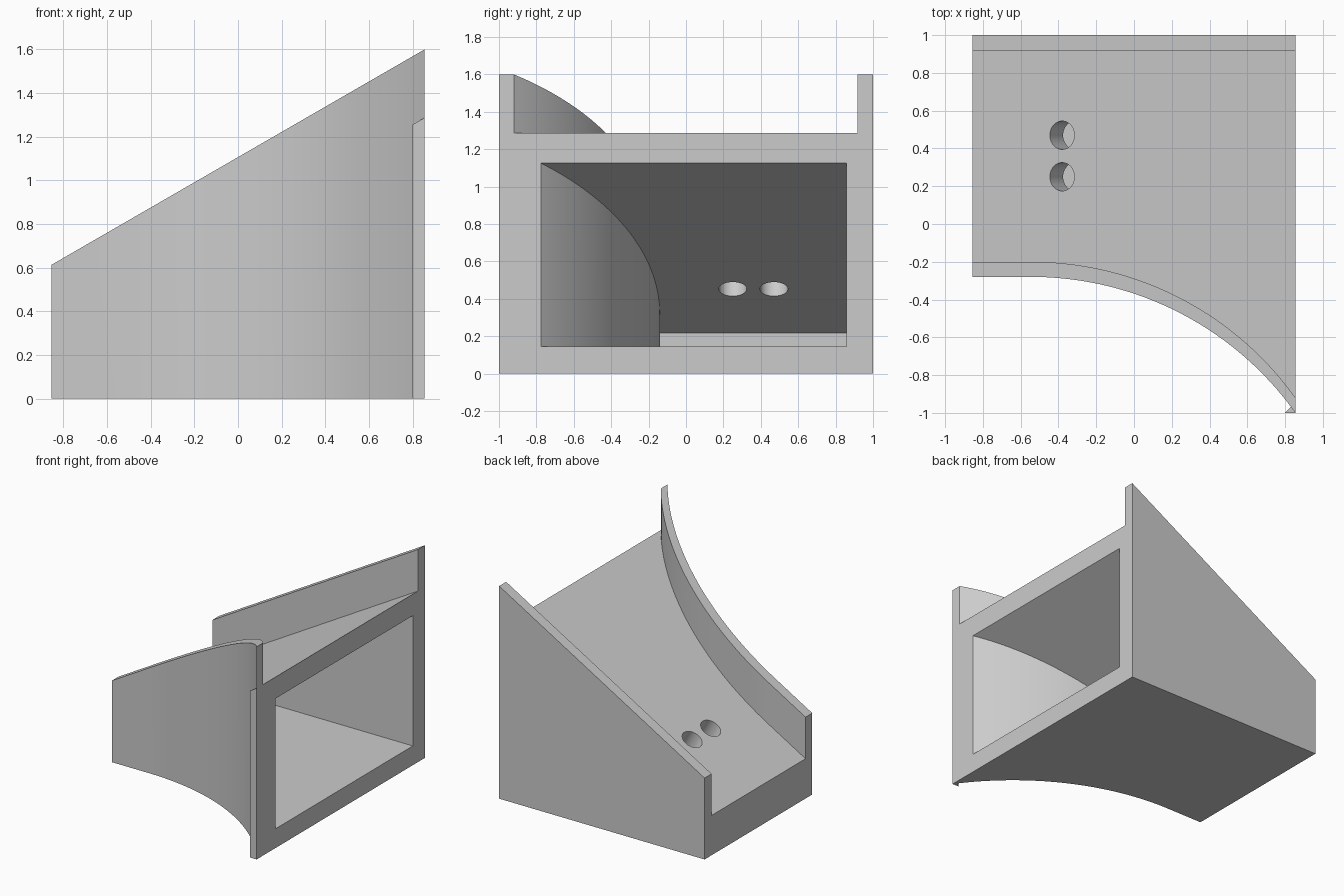
import bpy, bmesh, math
from mathutils import Vector, Matrix

cube = bpy.data.objects.get("Cube")
if cube:
    bpy.data.objects.remove(cube, do_unlink=True)

HALF = 0.855                      # half width in x
SLOPE = math.tan(math.radians(30))
BEND = -0.545                     # x where the front wall starts to curve
OVER = 0.1                        # overshoot of cutters

grey = bpy.data.materials.new("plain grey")
grey.use_nodes = True
grey.diffuse_color = (0.6, 0.6, 0.6, 1)
grey.node_tree.nodes["Principled BSDF"].inputs["Base Color"].default_value = (0.6, 0.6, 0.6, 1)


def incline(z_right):
    """Height of an inclined plane that reaches z_right at the right end."""
    return lambda x: z_right - SLOPE * (HALF - x)


def level(z):
    return lambda x: z


def plan(x0, x1, y_front, radius, y_back, steps=40):
    """Outline with a straight back and a front edge that bends away in an arc."""
    pts = [(x0, y_back), (x0, y_front)]
    sweep = math.asin((x1 - BEND) / radius)
    for i in range(steps + 1):
        a = sweep * i / steps
        pts.append((BEND + radius * math.sin(a), y_front - radius * (1 - math.cos(a))))
    return pts + [(x1, y_back)]


def finish(name, bm):
    bmesh.ops.recalc_face_normals(bm, faces=bm.faces)
    mesh = bpy.data.meshes.new(name)
    bm.to_mesh(mesh)
    bm.free()
    mesh.materials.append(grey)
    obj = bpy.data.objects.new(name, mesh)
    bpy.context.collection.objects.link(obj)
    return obj


def prism(name, pts, bottom, top):
    """Upright prism between two height functions of x."""
    bm = bmesh.new()
    low = [bm.verts.new((x, y, bottom(x))) for x, y in pts]
    high = [bm.verts.new((x, y, top(x))) for x, y in pts]
    bm.faces.new(low)
    bm.faces.new(high)
    for i in range(len(pts)):
        j = (i + 1) % len(pts)
        bm.faces.new((low[i], low[j], high[j], high[i]))
    return finish(name, bm)


def drill(name, y):
    """Cylinder square to the inclined floor."""
    centre = Vector((-0.345, y, 0.512))
    tilt = Matrix.Translation(centre) @ Matrix.Rotation(math.radians(-30), 4, 'Y')
    bm = bmesh.new()
    bmesh.ops.create_cone(bm, cap_ends=True, segments=40, radius1=0.075,
                          radius2=0.075, depth=0.26, matrix=tilt)
    return finish(name, bm)


# Wedge body with a concave front wall
body = prism("wedge_body", plan(-HALF, HALF, -0.28, 1.72, 1.0), level(0), incline(1.6))

# Open tray on top, hollow from the right end, two drain holes
cutters = [
    prism("tray_cutter", plan(-HALF - OVER, HALF + OVER, -0.2, 1.72, 0.917),
          incline(1.287), level(2.5)),
    prism("hollow_cutter", plan(-0.717, HALF + OVER, -0.14, 1.86, 0.857),
          level(0.145), incline(1.125)),
    drill("front_hole_cutter", 0.25),
    drill("back_hole_cutter", 0.47),
]
for cutter in cutters:
    cutter.hide_render = True
    mod = body.modifiers.new(cutter.name, 'BOOLEAN')
    mod.operation = 'DIFFERENCE'
    mod.solver = 'EXACT'
    mod.object = cutter

# Bake the cuts and drop the cutters
bpy.context.view_layer.update()
graph = bpy.context.evaluated_depsgraph_get()
cut_mesh = bpy.data.meshes.new_from_object(body.evaluated_get(graph))
body.modifiers.clear()
body.data = cut_mesh
for cutter in cutters:
    bpy.data.objects.remove(cutter, do_unlink=True)

# Small lip along the sharp front corner
prism("corner_lip", [(0.8, -1), (HALF, -1), (0.832, -0.968)], level(0), incline(1.287))

# Smooth curved walls, keep edges sharp
bpy.ops.object.select_all(action='DESELECT')
body.select_set(True)
bpy.context.view_layer.objects.active = body
bpy.ops.object.shade_smooth_by_angle(angle=math.radians(25))
